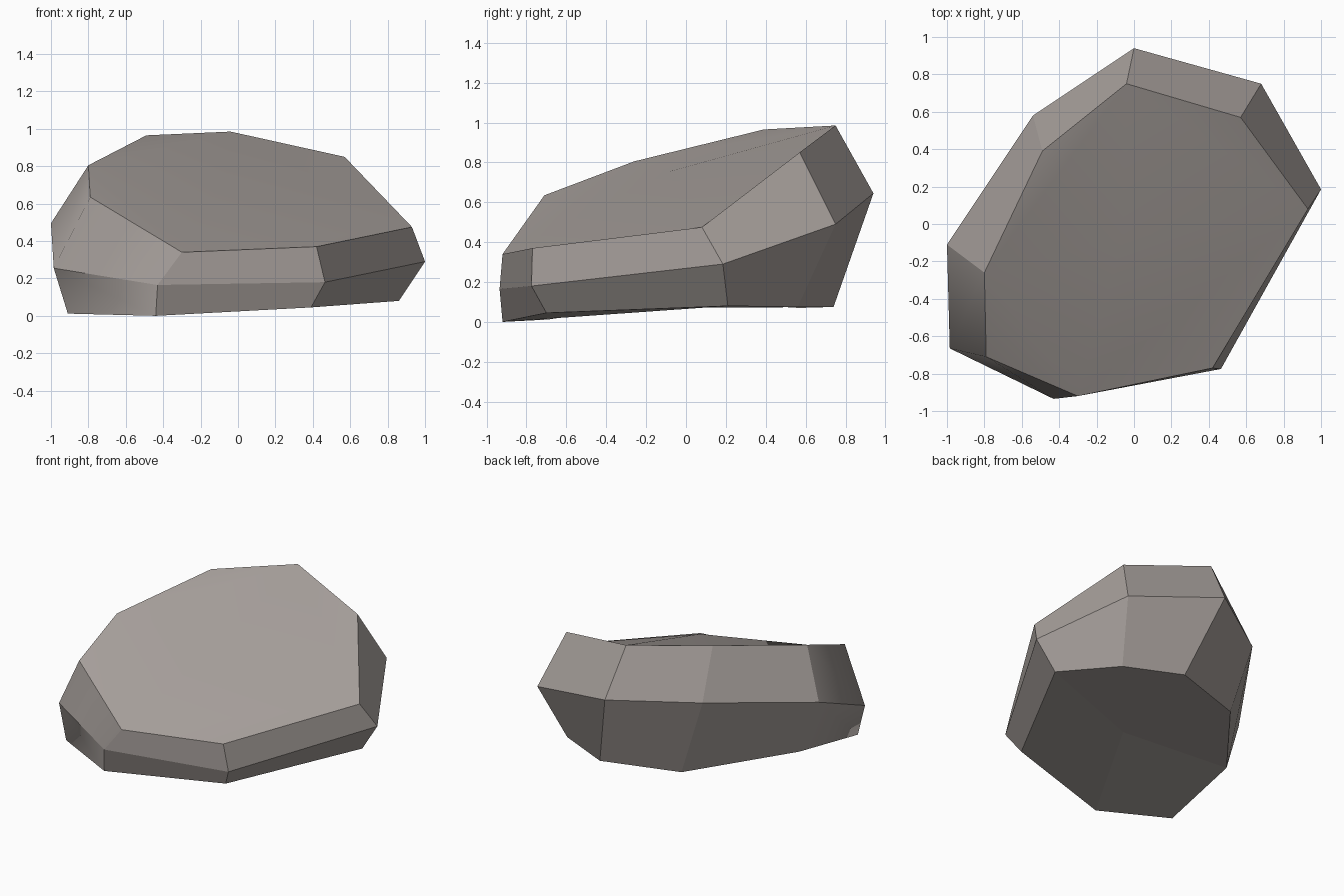
import bpy, bmesh

if "Cube" in bpy.data.objects:
    bpy.data.objects.remove(bpy.data.objects["Cube"])

# Boulder: three uneven eight-sided rings (foot, belly, crown), each end closed by four quads round a centre point
foot = [(.18, .74, .075), (.57, .56, .075), (.86, .21, .08), (.39, -.70, .045),
        (-.44, -.92, 0), (-.91, -.69, .012), (-.865, -.075, .11), (-.36, .567, .07)]
belly = [(0, .94, .645), (.68, .75, .49), (1, .185, .29), (.465, -.775, .18),
         (-.43, -.935, .165), (-.985, -.665, .255), (-1, -.11, .495), (-.54, .58, .63)]
crown = [(-.04, .75, .985), (.57, .57, .85), (.93, .08, .475), (.42, -.77, .37),
         (-.30, -.92, .34), (-.79, -.71, .635), (-.80, -.26, .805), (-.49, .39, .965)]

bm = bmesh.new()
rings = [[bm.verts.new(p) for p in ring] for ring in (foot, belly, crown)]
under = bm.verts.new((.01, -.1, .07))
summit = bm.verts.new((-.06, -.08, .755))
n = len(foot)
for i in range(n):
    j = (i + 1) % n
    for low, high in zip(rings, rings[1:]):
        bm.faces.new((low[i], low[j], high[j], high[i]))
for i in range(0, n, 2):
    for ring, centre in ((rings[0], under), (rings[2], summit)):
        bm.faces.new((ring[i], ring[i + 1], ring[(i + 2) % n], centre))
bmesh.ops.recalc_face_normals(bm, faces=bm.faces)

# Crisp ridges everywhere except the rounded front-left corner and the crown
soft = {ring[5] for ring in rings}
for face in bm.faces:
    face.smooth = True
for edge in bm.edges:
    a, b = edge.verts
    edge.smooth = (a in soft and b in soft) or summit in (a, b)

mesh = bpy.data.meshes.new("boulder")
bm.to_mesh(mesh)
bm.free()
boulder = bpy.data.objects.new("boulder", mesh)
bpy.context.collection.objects.link(boulder)

# Stone colour
stone = bpy.data.materials.new("warm_grey_stone")
stone.diffuse_color = (.38, .345, .325, 1)
stone.use_nodes = True
stone.node_tree.nodes["Principled BSDF"].inputs["Base Color"].default_value = stone.diffuse_color
mesh.materials.append(stone)
